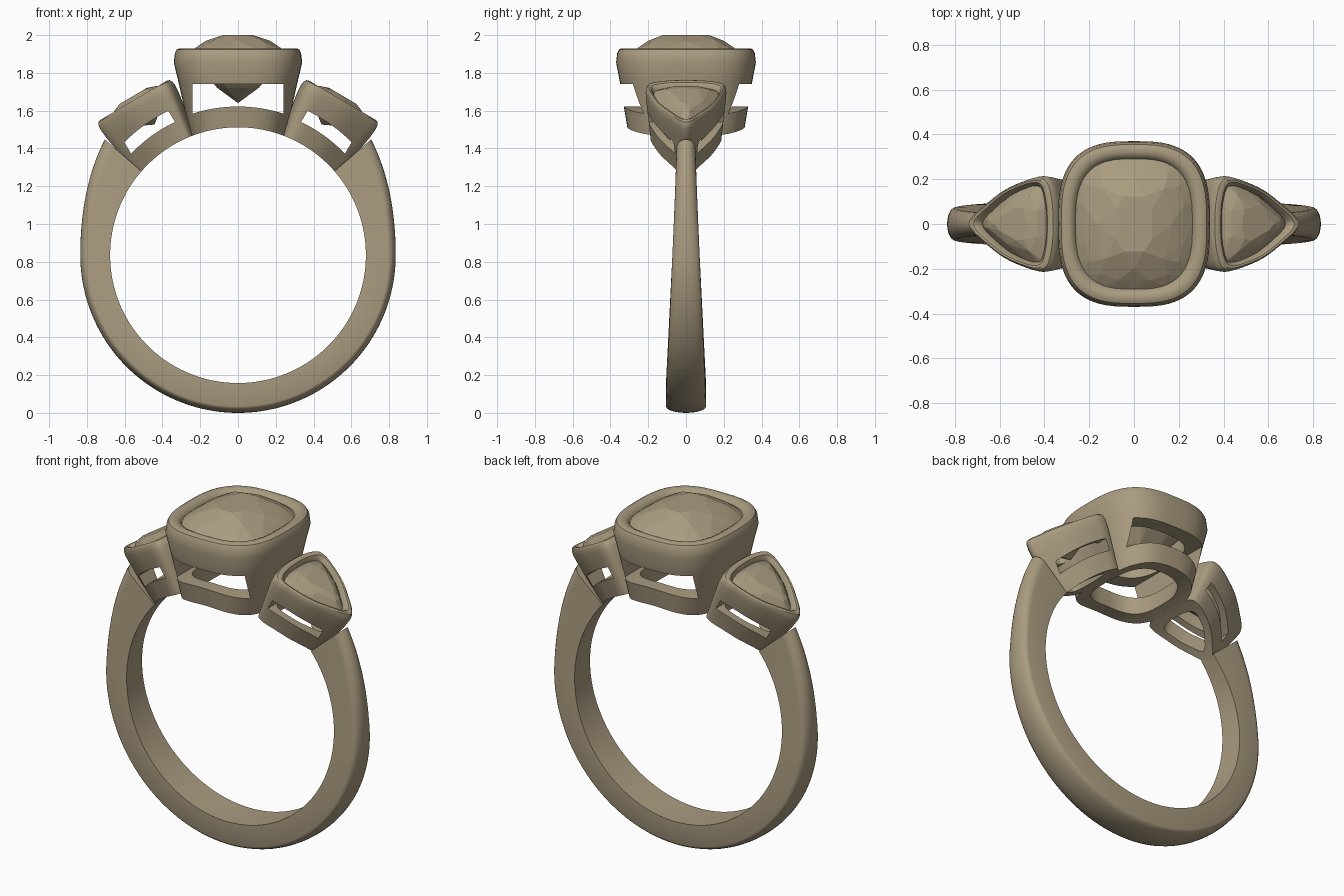
import bpy, bmesh
from math import sin, cos, pi, radians, sqrt, copysign
from mathutils import Matrix, Vector

if "Cube" in bpy.data.objects:
    bpy.data.objects.remove(bpy.data.objects["Cube"], do_unlink=True)

FINGER_Z, FINGER_R = 0.835, 0.677
SIDE_TILT = radians(30.5)
BASE = Matrix.Translation((0, 0, FINGER_Z))

gold = bpy.data.materials.new("warm_gold")
gold.use_nodes = True
GOLD = (0.40, 0.33, 0.215, 1)
gold.diffuse_color = GOLD
gold.node_tree.nodes["Principled BSDF"].inputs["Base Color"].default_value = GOLD


def make_object(name, bm, matrix, smooth=True):
    bmesh.ops.recalc_face_normals(bm, faces=bm.faces)
    mesh = bpy.data.meshes.new(name)
    bm.to_mesh(mesh)
    bm.free()
    mesh.materials.append(gold)
    obj = bpy.data.objects.new(name, mesh)
    bpy.context.collection.objects.link(obj)
    obj.matrix_world = matrix
    if smooth:
        smooth_edges(obj)
    return obj


def activate(obj):
    bpy.ops.object.select_all(action='DESELECT')
    obj.select_set(True)
    bpy.context.view_layer.objects.active = obj


def smooth_edges(obj):
    activate(obj)
    bpy.ops.object.shade_smooth_by_angle(angle=radians(32))


def skin(bm, rings, closed):
    """Join rings of points with quads; cap the ends when the loft is open."""
    loops = [[bm.verts.new(p) for p in ring] for ring in rings]
    n = len(loops[0])
    for i in range(len(loops) - (0 if closed else 1)):
        a, b = loops[i], loops[(i + 1) % len(loops)]
        for j in range(n):
            k = (j + 1) % n
            bm.faces.new((a[j], a[k], b[k], b[j]))
    if not closed:
        bm.faces.new(loops[0])
        bm.faces.new(loops[-1])


def cut(obj, bm, matrix):
    cutter = make_object("cutter", bm, matrix, False)
    cutter.hide_render = True
    mod = obj.modifiers.new("cut", 'BOOLEAN')
    mod.operation, mod.solver, mod.object = 'DIFFERENCE', 'EXACT', cutter
    activate(obj)
    bpy.ops.object.modifier_apply(modifier=mod.name)
    bpy.data.objects.remove(cutter, do_unlink=True)


# Gem outlines, as functions of u in 0..1
def cushion(u):
    c, s, e = cos(2 * pi * u), sin(2 * pi * u), 2 / 2.9
    return Vector((copysign(abs(c) ** e, c), copysign(abs(s) ** e, s)))


HALF = [(-.23, 0), (-.225, .10), (-.20, .19), (-.16, .213), (-.09, .203),
        (.04, .155), (.16, .075), (.215, .03), (.23, 0)]
LOOP = [Vector(p) for p in HALF + [(x, -y) for x, y in HALF[-2:0:-1]]]


def trillion(u):
    f = (u % 1) * len(LOOP)
    i, t = int(f), f % 1
    a, b, c, d = (LOOP[(i + k) % len(LOOP)] for k in (-1, 0, 1, 2))
    return 0.5 * (2 * b + (c - a) * t + (2 * a - 5 * b + 4 * c - d) * t ** 2
                  + (3 * b - a - 3 * c + d) * t ** 3)


def ring(outline, n, sx, sy, z, shift=0.0, phase=0.0):
    pts = [outline((j + phase) / n) for j in range(n)]
    return [(p.x * sx + shift, p.y * sy, z) for p in pts]


def arc(r, x0, x1, n=16):
    xs = [x0 + (x1 - x0) * i / n for i in range(n + 1)]
    return [(x, sqrt(r * r - x * x)) for x in xs]


def setting(name, outline, profile, window, matrix, shift=0.0):
    """Hollow tapered bezel with a side window and a finger cut-out."""
    bm = bmesh.new()
    skin(bm, [ring(outline, 80, sx, sy, z, shift) for sx, sy, z in profile], True)
    obj = make_object(name, bm, matrix, False)
    bm = bmesh.new()
    skin(bm, [[(x, y, z) for x, z in window] for y in (-.5, .5)], False)
    cut(obj, bm, matrix)
    bm = bmesh.new()
    finger = [(FINGER_R * cos(2 * pi * i / 128), FINGER_R * sin(2 * pi * i / 128))
              for i in range(128)]
    skin(bm, [[(x, y, z) for x, z in finger] for y in (-.6, .6)], False)
    cut(obj, bm, matrix)
    smooth_edges(obj)


def stone(name, outline, layers, culet, matrix, shift=0.0):
    """Faceted gem as the hull of its facet rings."""
    bm = bmesh.new()
    for n, sx, sy, z, phase in layers:
        for p in ring(outline, n, sx, sy, z, shift, phase):
            bm.verts.new(p)
    bm.verts.new(culet)
    bmesh.ops.convex_hull(bm, input=bm.verts)
    bmesh.ops.dissolve_limit(bm, angle_limit=radians(1), verts=bm.verts, edges=bm.edges)
    make_object(name, bm, matrix, False)


# Band: flat sides, domed outside, narrowing and deepening towards the shoulders
bm = bmesh.new()
sections = []
for i in range(121):
    a = radians(41 - 262 * i / 120)
    h = sin(a)
    up = max(h, 0)
    w, outer, dome = .072 - .034 * h, .835 + .23 * up ** 2, .035 + .04 * up
    prof = [(FINGER_R, w), (FINGER_R, -w)]
    for k in range(13):
        b = -pi / 2 + pi * k / 12
        prof.append((outer - dome * (1 - cos(b)), w * sin(b)))
    sections.append([(r * cos(a), y, r * sin(a)) for r, y in prof])
skin(bm, sections, False)
make_object("band", bm, BASE)

# Centre setting and cushion stone
setting("centre_setting", cushion,
        [(.24, .295, .58), (.315, .35, .915), (.34, .37, 1.02), (.334, .364, 1.07),
         (.325, .355, 1.088), (.312, .342, 1.095), (.288, .318, 1.095),
         (.270, .300, 1.085), (.258, .288, 1.065), (.25, .28, 1.03),
         (.235, .265, .94), (.18, .22, .58)],
        arc(.787, -.24, .24) + [(.24, .905), (-.24, .905)], BASE)
stone("centre_stone", cushion,
      [(8, .085, .13, 1.165, .5), (8, .17, .20, 1.135, 0), (16, .225, .255, 1.10, .5),
       (32, .262, .292, 1.07, 0), (32, .262, .292, 1.05, 0), (8, .115, .13, .885, .5)],
      (0, 0, .805), BASE)

# Matching side settings and trillion stones
for side, turn in (("left", 0), ("right", pi)):
    m = BASE @ Matrix.Rotation(turn, 4, 'Z') @ Matrix.Rotation(SIDE_TILT, 4, 'Y')
    setting(side + "_setting", trillion,
            [(.74, .82, .56), (.98, .98, .89), (1, 1, .945), (.985, .985, .968),
             (.95, .955, .982), (.90, .92, .987), (.83, .87, .985),
             (.77, .82, .972), (.73, .79, .95), (.68, .74, .90), (.44, .5, .56)],
            arc(.780, -.07, .215) + arc(.848, .215, -.07), m, .06)
    stone(side + "_stone", trillion,
          [(8, .36, .36, 1.008, 0), (8, .58, .58, .992, .5),
           (32, .75, .81, .955, 0), (32, .75, .81, .94, 0), (8, .32, .32, .865, 0)],
          (.03, 0, .82), m, .05)
